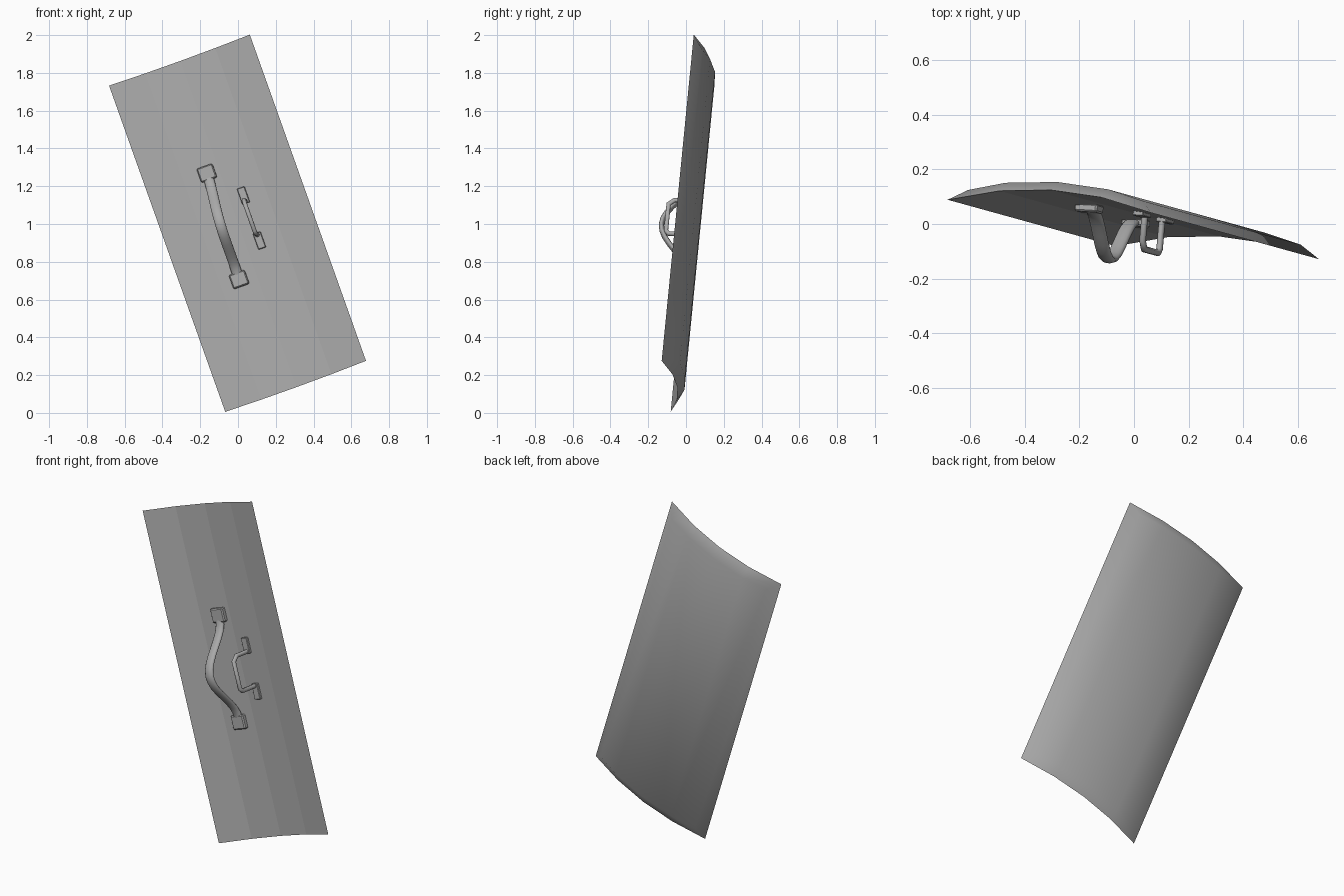
import bpy, bmesh
from math import cos, sin, pi
from mathutils import Vector, Matrix

cube = bpy.data.objects.get("Cube")
if cube:
    bpy.data.objects.remove(cube, do_unlink=True)

# one grey for everything
grey = bpy.data.materials.new("plain_grey")
grey.use_nodes = True
colour = (0.4, 0.4, 0.4, 1)
grey.diffuse_color = colour
grey.node_tree.nodes["Principled BSDF"].inputs["Base Color"].default_value = colour

# tilted frame: x across, y along, z out of the hollow side
across = Vector((0.938, -0.06, 0.34)).normalized()
front = across.cross(Vector((-0.337, 0.0925, 0.937))).normalized()
along = front.cross(across)
FRAME = Matrix((across, along, front)).transposed().to_4x4()
FRAME.translation = (-0.0025, -0.02, 1.004)


def finish(name, bm, place=None):
    bmesh.ops.recalc_face_normals(bm, faces=bm.faces)
    mesh = bpy.data.meshes.new(name)
    bm.to_mesh(mesh)
    bm.free()
    mesh.materials.append(grey)
    ob = bpy.data.objects.new(name, mesh)
    bpy.context.collection.objects.link(ob)
    ob.matrix_world = FRAME @ (place or Matrix())
    return ob


def sweep(name, path, half_wide, half_thick, sides):
    """Elliptical bar along a path bending in the along/out plane."""
    bm = bmesh.new()
    rings = []
    side = Vector((1, 0, 0))
    for i, p in enumerate(path):
        before = (p - path[i - 1]).normalized() if i else Vector()
        after = (path[i + 1] - p).normalized() if i + 1 < len(path) else Vector()
        tangent = (before + after).normalized()
        out = side.cross(tangent).normalized()
        stretch = 1 / max(0.6, tangent.dot(after if i == 0 else before))
        rings.append([bm.verts.new(p + side * half_wide * cos(a) + out * half_thick * stretch * sin(a))
                      for a in (2 * pi * (k + 0.5) / sides for k in range(sides))])
    for a, b in zip(rings, rings[1:]):
        for k in range(sides):
            j = (k + 1) % sides
            bm.faces.new((a[k], a[j], b[j], b[k])).smooth = True
    for end in (rings[0], rings[-1]):
        bm.faces.new(end)
    return finish(name, bm)


def block(name, centre, size, bevel):
    bm = bmesh.new()
    bmesh.ops.create_cube(bm, size=1, matrix=Matrix.Diagonal((*size, 1)))
    ob = finish(name, bm, Matrix.Translation(centre))
    mod = ob.modifiers.new("soft_edges", "BEVEL")
    mod.width = bevel
    mod.segments = 1
    return ob


# curved panel: faceted hollow side, smooth back with a wide sloping rim
HALF_W, HALF_L, RIM = 0.397, 0.9205, 0.06
inner = [(HALF_W * t, -0.06 * (1 - t * t)) for t in (-1, -0.5, 0, 0.5, 1)]
outer = [(-0.342, -0.045), (-0.2, -0.08), (0, -0.095), (0.2, -0.08), (0.342, -0.045)]
bm = bmesh.new()


def row(profile, y):
    return [bm.verts.new((x, y, z)) for x, z in profile]


top_in, low_in = row(inner, HALF_L), row(inner, -HALF_L)
top_out, low_out = row(outer, HALF_L - RIM), row(outer, RIM - HALF_L)
for i in range(4):
    for a, b, smooth in ((top_in, low_in, False), (top_out, low_out, True),
                         (top_in, top_out, True), (low_in, low_out, True)):
        bm.faces.new((a[i], a[i + 1], b[i + 1], b[i])).smooth = smooth
for i in (0, 4):
    bm.faces.new((top_in[i], low_in[i], low_out[i], top_out[i])).smooth = True
for e in bm.edges:
    if any(not f.smooth for f in e.link_faces):
        e.smooth = False
finish("curved_panel", bm)

# arm strap with its two end pads
strap = []
for k in range(17):
    s = 1 - k / 8
    strap.append(Vector((-0.081 + 0.014 * s, 0.015 + 0.275 * s,
                         -0.045 + 0.162 * cos(pi * s / 2) ** 2)))
sweep("arm_strap", strap, 0.028, 0.014, 12)
for s, word in ((1, "upper"), (-1, "lower")):
    block(word + "_strap_pad", (-0.081 + 0.014 * s, 0.015 + 0.295 * s, -0.045),
          (0.088, 0.078, 0.03), 0.006)

# hand grip with its two mounting plates
grip = [Vector((0.076, y, z)) for y, z in
        ((0.1, -0.05), (0.1, 0.045), (0.075, 0.075), (-0.075, 0.075), (-0.09, 0.06), (-0.09, -0.05))]
sweep("hand_grip", grip, 0.012, 0.012, 8)
for y, word in ((0.132, "upper"), (-0.122, "lower")):
    block(word + "_grip_plate", (0.076, y, -0.049), (0.042, 0.088, 0.02), 0.003)
